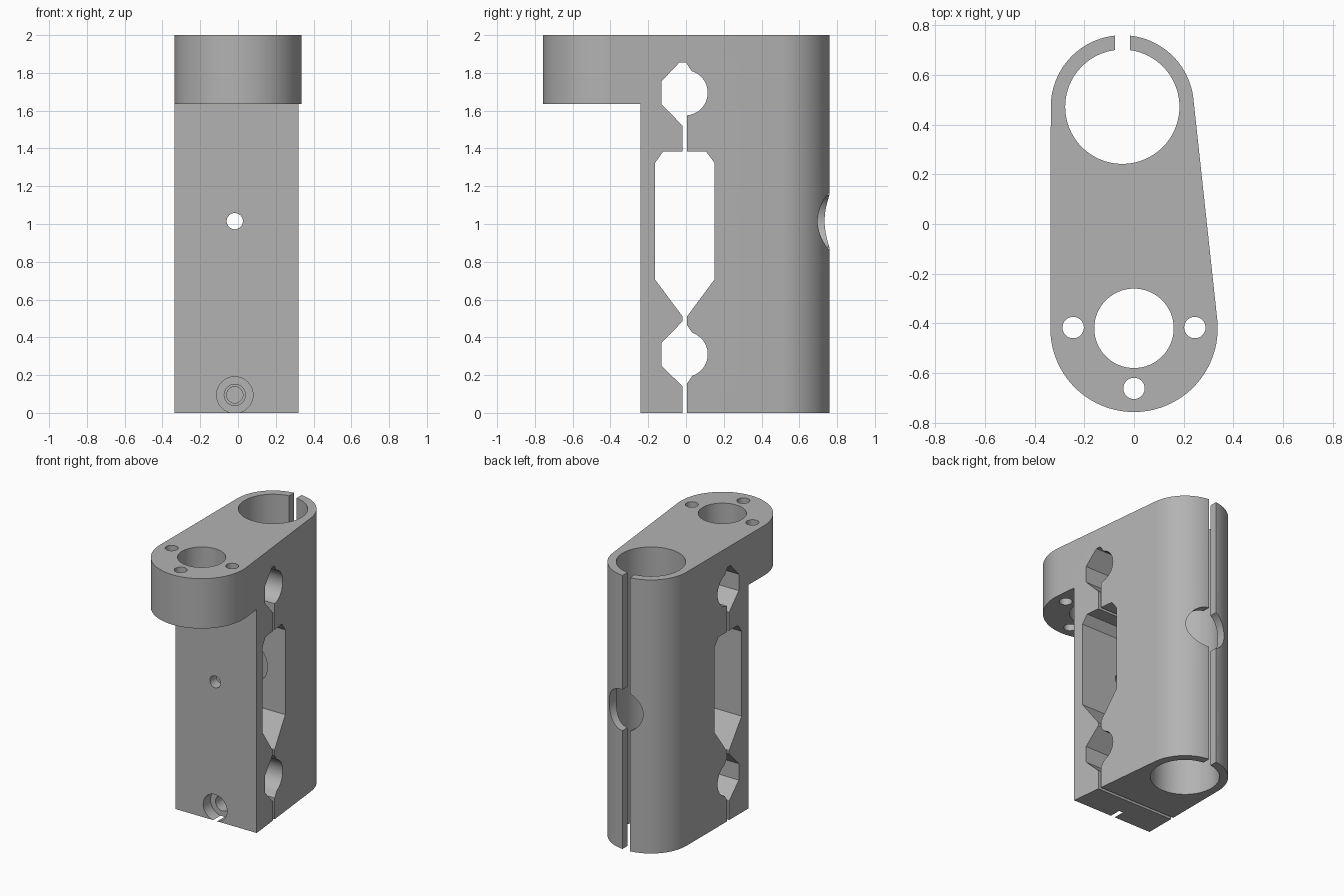
import bpy
import bmesh
from math import sin, cos, pi, radians
from mathutils import Vector

cube = bpy.data.objects.get("Cube")
if cube:
    bpy.data.objects.remove(cube, do_unlink=True)

# One bare-metal grey for the whole part
grey = bpy.data.materials.new("machined_grey")
grey.use_nodes = True
colour = (0.45, 0.45, 0.45, 1)
grey.diffuse_color = colour
grey.node_tree.nodes["Principled BSDF"].inputs["Base Color"].default_value = colour


def arc(cx, cy, r, start, end, steps):
    """Points on an arc, angles in degrees."""
    angles = [radians(start + (end - start) * i / steps) for i in range(steps + 1)]
    return [(cx + r * cos(a), cy + r * sin(a)) for a in angles]


def prism(name, points, lift, sweep):
    """Extrude a flat profile; lift maps its 2D points into space."""
    bm = bmesh.new()
    face = bm.faces.new([bm.verts.new(lift(a, b)) for a, b in points])
    swept = bmesh.ops.extrude_face_region(bm, geom=[face])["geom"]
    verts = [v for v in swept if isinstance(v, bmesh.types.BMVert)]
    bmesh.ops.translate(bm, verts=verts, vec=Vector(sweep))
    bmesh.ops.recalc_face_normals(bm, faces=bm.faces)
    mesh = bpy.data.meshes.new(name)
    bm.to_mesh(mesh)
    bm.free()
    obj = bpy.data.objects.new(name, mesh)
    mesh.materials.append(grey)
    bpy.context.collection.objects.link(obj)
    return obj


def cut(body, cutter):
    """Subtract a cutter and discard it."""
    cutter.hide_render = True
    mod = body.modifiers.new("cut", 'BOOLEAN')
    mod.operation = 'DIFFERENCE'
    mod.solver = 'EXACT'
    mod.object = cutter
    bpy.context.view_layer.objects.active = body
    bpy.ops.object.modifier_apply(modifier=mod.name)
    bpy.data.objects.remove(cutter, do_unlink=True)


def box(x0, x1, y0, y1, z0, z1):
    corners = [(x0, y0), (x1, y0), (x1, y1), (x0, y1)]
    return prism("box_cutter", corners, lambda a, b: (a, b, z0), (0, 0, z1 - z0))


def circle(cx, cy, r, n):
    return arc(cx, cy, r, 0, 360 - 360 / n, n - 1)


def hole_z(x, y, r, n=40):
    return prism("bore_cutter", circle(x, y, r, n), lambda a, b: (a, b, -0.5), (0, 0, 3))


def hole_y(x, z, r, y0, y1, n=40):
    return prism("cross_hole_cutter", circle(x, z, r, n),
                 lambda a, b: (a, y0, b), (0, y1 - y0, 0))


# Body: tapered rounded outline, full height
outline = arc(0, -0.42, 0.337, 180, 366, 56) + arc(-0.047, 0.472, 0.288, 6, 180, 56)
body = prism("clamp_bracket", outline, lambda a, b: (a, b, 0), (0, 0, 2))

# Relief below the front flange
cut(body, box(-1, 1, -2, -0.24, -1, 1.635))

# Clamp bore with its slot at the back
cut(body, hole_z(-0.047, 0.472, 0.23, 80))
cut(body, box(-0.077, -0.017, 0.6, 1, -1, 3))

# Flange bore and three bolt holes
cut(body, hole_z(0, -0.42, 0.16, 64))
for x, y in [(-0.245, -0.417), (0.245, -0.417), (0, -0.662)]:
    cut(body, hole_z(x, y, 0.043))

# Flexure window: slit, two keyhole pockets and a large central opening
a, b = -0.018, 0.005
front_side = [(a, -0.5), (a, 0.14), (-0.13, 0.25), (-0.13, 0.37), (a, 0.485),
              (a, 0.51), (-0.163, 0.705), (-0.163, 1.325), (-0.12, 1.385),
              (a, 1.385), (a, 1.52), (-0.13, 1.635), (-0.13, 1.755), (-0.035, 1.855)]
back_side = ([(0, 1.855)] + arc(-0.005, 1.695, 0.12, 73, -85, 24)
             + [(b, 1.385), (0.105, 1.385), (0.15, 1.325), (0.15, 0.705), (b, 0.51), (b, 0.465)]
             + arc(-0.005, 0.31, 0.12, 71, -71, 24) + [(b, 0.155), (b, -0.5)])
cut(body, prism("window_cutter", front_side + back_side,
                lambda y, z: (-1, y, z), (2, 0, 0)))

# Cross holes: access hole at the back, small hole through the front wall
cut(body, hole_y(-0.017, 1.015, 0.15, 0.08, 1, 64))
cut(body, hole_y(-0.017, 1.015, 0.043, -0.5, 0))

# Clamp screw: counterbore, clearance hole and tapped hole
for r, y0, y1 in [(0.0965, -0.5, -0.155), (0.056, -0.3, -0.01), (0.043, -0.01, 0.15)]:
    cut(body, hole_y(-0.017, 0.095, r, y0, y1))

# Smooth curved walls, crisp machined edges
bpy.ops.object.select_all(action='DESELECT')
body.select_set(True)
bpy.context.view_layer.objects.active = body
bpy.ops.object.shade_smooth_by_angle(angle=radians(25))
